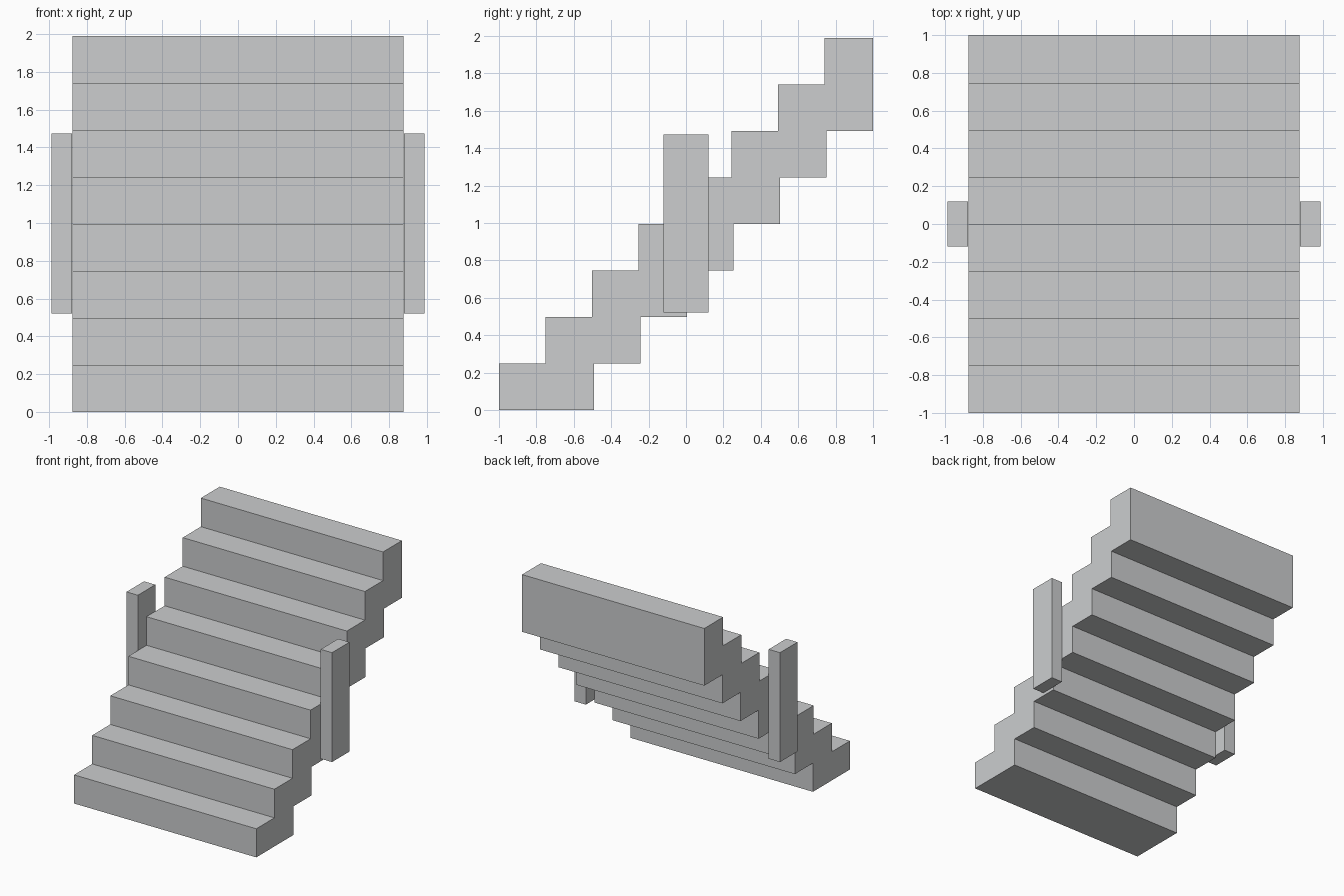
import bpy
import bmesh

STEPS = 8
RISE = 0.2487      # height of one step
RUN = 0.2487       # depth of one step
OVERLAP = 0.0104   # each step tucks slightly under the next
HALF_WIDTH = 0.876

cube = bpy.data.objects.get("Cube")
if cube:
    bpy.data.objects.remove(cube, do_unlink=True)

# Single light stone grey material
grey = bpy.data.materials.new("light_stone_grey")
grey.use_nodes = True
colour = (0.604, 0.614, 0.622, 1)
grey.diffuse_color = colour
grey.node_tree.nodes["Principled BSDF"].inputs["Base Color"].default_value = colour


def extrude_profile(name, profile, x0, x1):
    """Extrude a closed (y, z) outline along x."""
    bm = bmesh.new()
    face = bm.faces.new([bm.verts.new((x0, y, z)) for y, z in profile])
    result = bmesh.ops.extrude_face_region(bm, geom=[face], use_keep_orig=True)
    moved = [g for g in result["geom"] if isinstance(g, bmesh.types.BMVert)]
    bmesh.ops.translate(bm, verts=moved, vec=(x1 - x0, 0, 0))
    bmesh.ops.recalc_face_normals(bm, faces=bm.faces)
    mesh = bpy.data.meshes.new(name)
    bm.to_mesh(mesh)
    bm.free()
    mesh.materials.append(grey)
    obj = bpy.data.objects.new(name, mesh)
    bpy.context.collection.objects.link(obj)


# Staircase: treads up the front, stepped underside back down
upper, lower = [], []
for i in range(STEPS):
    front = -1 + i * RUN
    top = (i + 1) * RISE
    upper += [(front, top - RISE), (front, top)]
    if i:
        back = front + RUN + OVERLAP
        bottom = (i - 1) * RISE
        lower += [(back, bottom), (back, bottom + RISE)]
lower[-1] = (1.0, STEPS * RISE)
extrude_profile("staircase", upper + lower[::-1], -HALF_WIDTH, HALF_WIDTH)

# Upright posts on both sides
post = [(-0.12, 0.522), (0.12, 0.522), (0.12, 1.473), (-0.12, 1.473)]
for side, name in ((1, "left_post"), (-1, "right_post")):
    extrude_profile(name, post, side * 0.879, side * 0.988)
